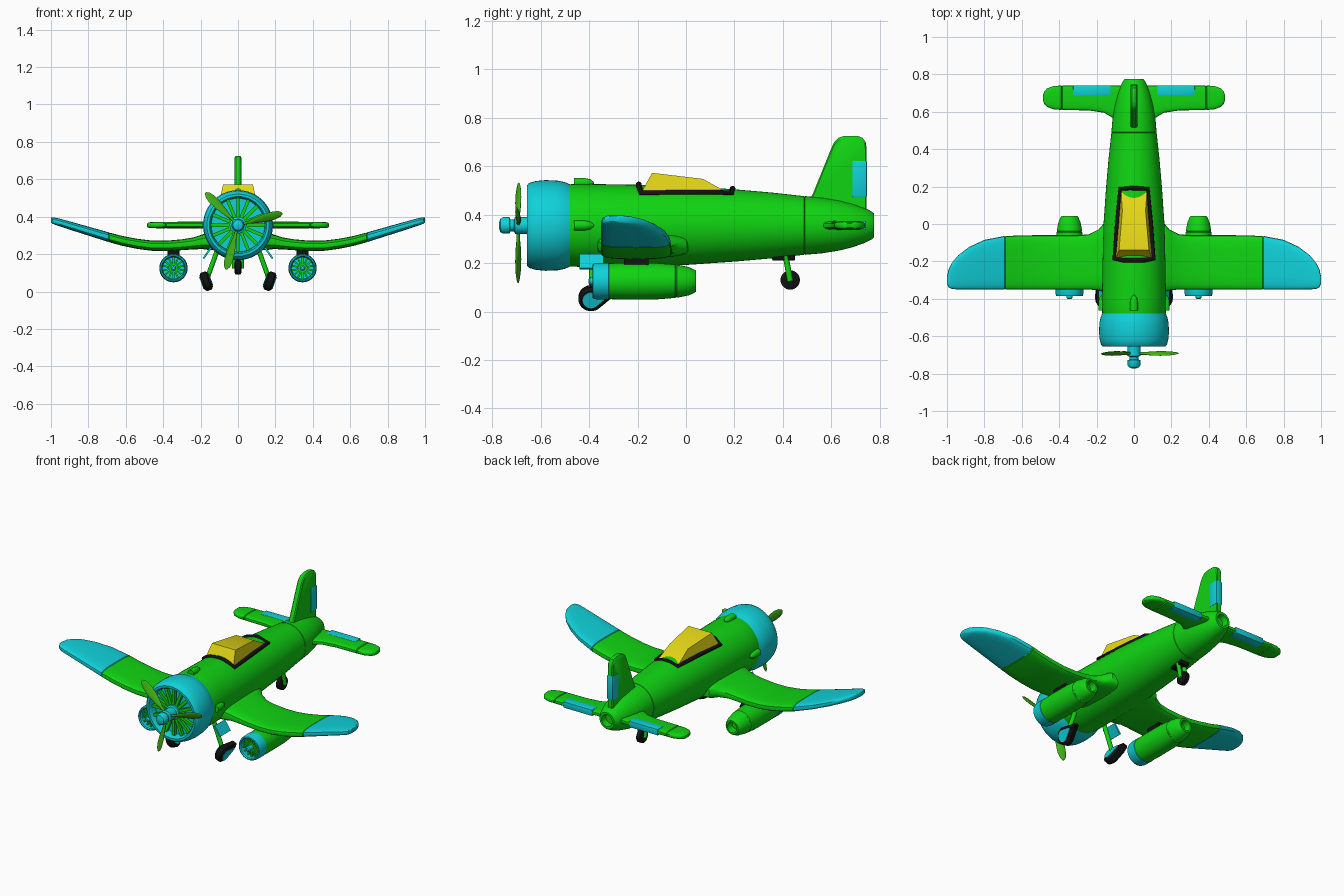
import bpy, bmesh, math
from mathutils import Vector, Matrix


def mat(name, r, g, b):
    m = bpy.data.materials.new(name)
    m.diffuse_color = (r, g, b, 1)
    return m


GREEN = mat("bright green", 0.005, 0.66, 0.006)
CYAN = mat("cyan", 0.005, 0.64, 0.70)
OLIVE = mat("leaf green", 0.05, 0.46, 0.008)
YELLOW = mat("yellow", 0.78, 0.68, 0.008)
BLACK = mat("black", 0.006, 0.006, 0.006)
CZ = 0.355  # height of the fuselage axis


def finish(name, bm, *mats):
    bmesh.ops.recalc_face_normals(bm, faces=bm.faces)
    me = bpy.data.meshes.new(name)
    bm.to_mesh(me)
    bm.free()
    for m in mats:
        me.materials.append(m)
    ob = bpy.data.objects.new(name, me)
    bpy.context.collection.objects.link(ob)
    return ob


def loft(name, rings, *mats, rule=None):
    bm = bmesh.new()
    rows = [[bm.verts.new(p) for p in r] for r in rings]
    n = len(rows[0])
    for a, b in zip(rows, rows[1:]):
        for i in range(n):
            bm.faces.new((a[i], a[(i + 1) % n], b[(i + 1) % n], b[i]))
    bm.faces.new(rows[0])
    bm.faces.new(rows[-1])
    if rule:
        for f in bm.faces:
            f.material_index = rule(f.calc_center_median())
    return finish(name, bm, *mats)


def lathe(name, prof, m, x=0, z=CZ, n=40):
    """Revolve (y, radius) pairs about an axis along y."""
    return loft(name, [[(x + r * math.cos(2 * math.pi * i / n), y, z + r * math.sin(2 * math.pi * i / n))
                        for i in range(n)] for y, r in prof], m)


def box(name, lo, hi, m, bevel=0.0):
    bm = bmesh.new()
    bmesh.ops.create_cube(bm, size=1)
    for v in bm.verts:
        v.co = Vector([(a + b) / 2 + c * (b - a) for a, b, c in zip(lo, hi, v.co)])
    if bevel:
        bmesh.ops.bevel(bm, geom=bm.edges[:], offset=bevel, segments=2, affect='EDGES', profile=0.5)
    return finish(name, bm, m)


def rod(name, a, b, r, m, n=16):
    a, b = Vector(a), Vector(b)
    q = (b - a).to_track_quat('Z', 'Y')
    ring = [q @ Vector((r * math.cos(t), r * math.sin(t), 0)) for t in (2 * math.pi * i / n for i in range(n))]
    return loft(name, [[a + p for p in ring], [b + p for p in ring]], m)


def span(sections, side, n=24):
    """Rounded wing sections from (x, front y, back y, z, thickness)."""
    def sq(v, p):
        return math.copysign(abs(v) ** p, v)
    rings = []
    for x, y0, y1, z, t in sections:
        rings.append([(side * x, (y0 + y1) / 2 + (y1 - y0) / 2 * sq(math.cos(a), 0.6),
                       z + t / 2 * sq(math.sin(a), 0.6)) for a in (2 * math.pi * i / n for i in range(n))])
    return rings


def spokes(name, x, y, z, r0, r1, w, count):
    bm = bmesh.new()
    for i in range(count):
        mtx = (Matrix.Translation((x, y, z)) @ Matrix.Rotation(2 * math.pi * i / count, 4, 'Y')
               @ Matrix.Translation((0, 0, (r0 + r1) / 2)) @ Matrix.Diagonal((w, w, r1 - r0, 1)))
        bmesh.ops.create_cube(bm, size=1, matrix=mtx)
    return finish(name, bm, GREEN)


# Fuselage and tail cone
lathe("fuselage", [(-0.5, 0.165), (-0.475, 0.17), (-0.4, 0.171), (-0.2, 0.168), (0, 0.163), (0.2, 0.149),
                   (0.35, 0.136), (0.487, 0.121), (0.489, 0.117)], GREEN, n=48)
lathe("tail_cone", [(0.489, 0.117), (0.491, 0.121), (0.56, 0.115), (0.63, 0.104), (0.69, 0.089), (0.74, 0.071),
                    (0.765, 0.058), (0.775, 0.05), (0.775, 0.036), (0.74, 0.03)], GREEN)

# Cowling with recessed radial engine
lathe("cowling", [(-0.605, 0.02), (-0.605, 0.143), (-0.645, 0.146), (-0.656, 0.153), (-0.656, 0.166), (-0.648, 0.175),
                  (-0.62, 0.183), (-0.58, 0.187), (-0.53, 0.185), (-0.5, 0.179), (-0.475, 0.168), (-0.47, 0.15)],
      CYAN, n=48)
spokes("engine_cylinders", 0, -0.625, CZ, 0.02, 0.145, 0.018, 16)
lathe("engine_hub", [(-0.6, 0.045), (-0.645, 0.045), (-0.65, 0.035), (-0.705, 0.035), (-0.71, 0.024), (-0.725, 0.024),
                     (-0.728, 0.034), (-0.755, 0.034), (-0.766, 0.027), (-0.772, 0.01)], CYAN, n=24)

# Propeller blades
for k in range(3):
    rings = []
    for r, w, t in ((0.02, 0.014, 0.014), (0.06, 0.018, 0.014), (0.1, 0.036, 0.012), (0.15, 0.05, 0.01),
                    (0.2, 0.049, 0.008), (0.23, 0.034, 0.006), (0.245, 0.01, 0.004)):
        tw = math.radians(42 - 90 * r)
        rot = Matrix.Rotation(math.radians(15 + 120 * k - 90), 3, 'Y').inverted()
        ring = []
        for i in range(12):
            a = 2 * math.pi * i / 12
            u, v = w / 2 * math.cos(a), t / 2 * math.sin(a)
            p = rot @ Vector((u * math.cos(tw) - v * math.sin(tw), u * math.sin(tw) + v * math.cos(tw), r))
            ring.append(p + Vector((0, -0.692, CZ)))
        rings.append(ring)
    loft(f"propeller_blade_{k + 1}", rings, OLIVE)

# Small blisters behind the cowling
for nm, x, z in (("top", 0, CZ + 0.175), ("left", -0.17, CZ), ("right", 0.17, CZ)):
    lathe(f"blister_{nm}", [(-0.463, 0.014), (-0.463, 0.021), (-0.42, 0.021), (-0.395, 0.016), (-0.38, 0.004)],
          GREEN, x, z, 16)

# Canopy: lower outline, then roof outline
low = [(-0.1, -0.19, 0.48), (0.1, -0.19, 0.48), (0.07, 0.19, 0.48), (-0.07, 0.19, 0.48)]
roof = [(-0.08, -0.14, 0.572), (0.08, -0.14, 0.572), (0.062, 0.07, 0.547), (-0.062, 0.07, 0.547)]
loft("canopy", [low, roof], YELLOW)
rim = bpy.data.curves.new("canopy_rim", 'CURVE')
rim.dimensions = '3D'
rim.bevel_depth = 0.012
sp = rim.splines.new('POLY')
pts = [(-0.105, -0.185, 0.487), (-0.06, -0.193, 0.514), (0, -0.195, 0.524), (0.06, -0.193, 0.514),
       (0.105, -0.185, 0.487), (0.09, 0, 0.49), (0.074, 0.188, 0.488), (0, 0.192, 0.506), (-0.074, 0.188, 0.488),
       (-0.09, 0, 0.49)]
sp.points.add(len(pts) - 1)
for p, c in zip(sp.points, pts):
    p.co = (*c, 1)
sp.use_cyclic_u = True
rim.materials.append(BLACK)
bpy.context.collection.objects.link(bpy.data.objects.new("canopy_rim", rim))

# Fin and rudder
fin = [(0.5, 0.44), (0.525, 0.49), (0.6, 0.675), (0.612, 0.7), (0.63, 0.717), (0.655, 0.725), (0.705, 0.725),
       (0.728, 0.717), (0.742, 0.697), (0.745, 0.67), (0.745, 0.39), (0.6, 0.39)]
mid = Vector((0, 0.66, 0.55))
loft("fin", [[mid + (Vector((x, y, z)) - mid) * Vector((1, 1, 1)).x if s == 1 else
              Vector((x, mid.y + (y - mid.y) * s, mid.z + (z - mid.z) * s)) for y, z in fin]
             for x, s in ((-0.018, 0.95), (-0.012, 1), (0.012, 1), (0.018, 0.95))], GREEN)
box("rudder", (-0.02, 0.685, 0.472), (0.02, 0.746, 0.622), CYAN, 0.004)

WING = [(0.08, -0.37, 0.02, 0.272, 0.10), (0.16, -0.365, 0.005, 0.27, 0.095), (0.19, -0.355, -0.03, 0.266, 0.078),
        (0.24, -0.35, -0.055, 0.257, 0.064), (0.3, -0.35, -0.06, 0.25, 0.058), (0.38, -0.35, -0.06, 0.244, 0.056),
        (0.46, -0.35, -0.06, 0.245, 0.055), (0.54, -0.35, -0.06, 0.255, 0.054), (0.62, -0.35, -0.062, 0.271, 0.053),
        (0.687, -0.35, -0.064, 0.289, 0.052), (0.69, -0.346, -0.068, 0.29, 0.046), (0.693, -0.35, -0.064, 0.291, 0.052),
        (0.8, -0.35, -0.085, 0.323, 0.048), (0.88, -0.35, -0.122, 0.347, 0.045), (0.94, -0.35, -0.167, 0.365, 0.042),
        (0.975, -0.347, -0.21, 0.375, 0.039), (0.992, -0.338, -0.245, 0.38, 0.034), (1.0, -0.32, -0.28, 0.383, 0.022)]
TAIL = [(0.03, 0.51, 0.74, CZ, 0.036), (0.11, 0.565, 0.74, CZ, 0.036), (0.16, 0.595, 0.74, CZ, 0.035),
        (0.24, 0.607, 0.74, CZ, 0.034), (0.381, 0.61, 0.74, CZ, 0.034), (0.385, 0.615, 0.735, CZ, 0.026),
        (0.389, 0.61, 0.74, CZ, 0.034), (0.43, 0.613, 0.738, CZ, 0.034), (0.465, 0.626, 0.725, CZ, 0.032),
        (0.48, 0.643, 0.708, CZ, 0.028), (0.486, 0.66, 0.69, CZ, 0.018)]

for s, nm in ((-1, "left"), (1, "right")):
    # Wing with cyan tip, tailplane with elevator
    loft(f"wing_{nm}", span(WING, s), GREEN, CYAN, rule=lambda c: int(abs(c.x) > 0.69))
    loft(f"tailplane_{nm}", span(TAIL, s), GREEN)
    box(f"elevator_{nm}", (min(s * 0.125, s * 0.325), 0.685, CZ - 0.019),
        (max(s * 0.125, s * 0.325), 0.741, CZ + 0.019), CYAN, 0.004)

    # Engine pod under the wing
    x, z = s * 0.345, 0.125
    lathe(f"pod_intake_{nm}", [(-0.345, 0.01), (-0.345, 0.058), (-0.38, 0.06), (-0.386, 0.065), (-0.384, 0.071),
                               (-0.37, 0.075), (-0.32, 0.076), (-0.315, 0.07)], CYAN, x, z, 32)
    lathe(f"pod_body_{nm}", [(-0.32, 0.068), (-0.318, 0.074), (-0.25, 0.076), (-0.12, 0.075), (-0.045, 0.069),
                             (-0.041, 0.065), (-0.037, 0.068), (0.01, 0.059), (0.035, 0.048), (0.042, 0.042),
                             (0.042, 0.032), (0.0, 0.028)], GREEN, x, z, 32)
    spokes(f"pod_fan_{nm}", x, -0.358, z, 0.01, 0.06, 0.009, 14)
    lathe(f"pod_hub_{nm}", [(-0.34, 0.015), (-0.395, 0.015), (-0.402, 0.008)], CYAN, x, z, 16)
    box(f"pylon_{nm}", (x - 0.032, -0.255, 0.185), (x + 0.032, -0.155, 0.228), BLACK)

    # Main gear: strut, teardrop wheel spat, cyan cover, bay door
    rod(f"gear_strut_{nm}", (s * 0.1, -0.39, 0.25), (s * 0.165, -0.385, 0.07), 0.013, GREEN)
    tilt = Matrix.Rotation(s * math.radians(-20), 3, 'Y').inverted()

    def drop(off, k):
        pts = [(0.052 * math.cos(a), 0.052 * math.sin(a)) for a in
               (math.radians(80 + 225 * i / 16) for i in range(17))] + [(0.105, 0.022), (0.1, 0.035)]
        return [Vector((s * 0.17, -0.392, 0.055)) + tilt @ Vector((s * off, k * u, k * v)) for u, v in pts]
    loft(f"main_wheel_{nm}", [drop(-0.024, 0.75), drop(-0.014, 1), drop(0.014, 1), drop(0.024, 0.75)], BLACK)
    loft(f"wheel_cover_{nm}", [drop(-0.028, 0.66), drop(0.028, 0.66)], CYAN)
    door = box(f"gear_door_{nm}", (-0.005, -0.44, -0.035), (0.005, -0.34, 0.035), CYAN)
    door.location = (s * 0.165, 0, 0.205)
    door.rotation_euler = (0, s * math.radians(-35), 0)

# Tail wheel
box("tail_gear_plate", (-0.03, 0.355, 0.21), (0.03, 0.45, 0.245), BLACK, 0.006)
for s in (-1, 1):
    rod("tail_strut", (s * 0.02, 0.41, 0.235), (s * 0.02, 0.43, 0.125), 0.012, GREEN)
T = 0.04
loft("tail_wheel", [[(x, 0.43 + r * math.cos(a), 0.13 + r * math.sin(a)) for a in
                     (2 * math.pi * i / 28 for i in range(28))]
                    for x, r in ((-0.018, 0.03), (-0.013, T), (0.013, T), (0.018, 0.03))], BLACK)

# Smooth shading with sharp edges kept
bpy.ops.object.select_all(action='DESELECT')
for ob in bpy.data.objects:
    if ob.type == 'MESH':
        ob.select_set(True)
        bpy.context.view_layer.objects.active = ob
bpy.ops.object.shade_smooth_by_angle(angle=math.radians(35))
